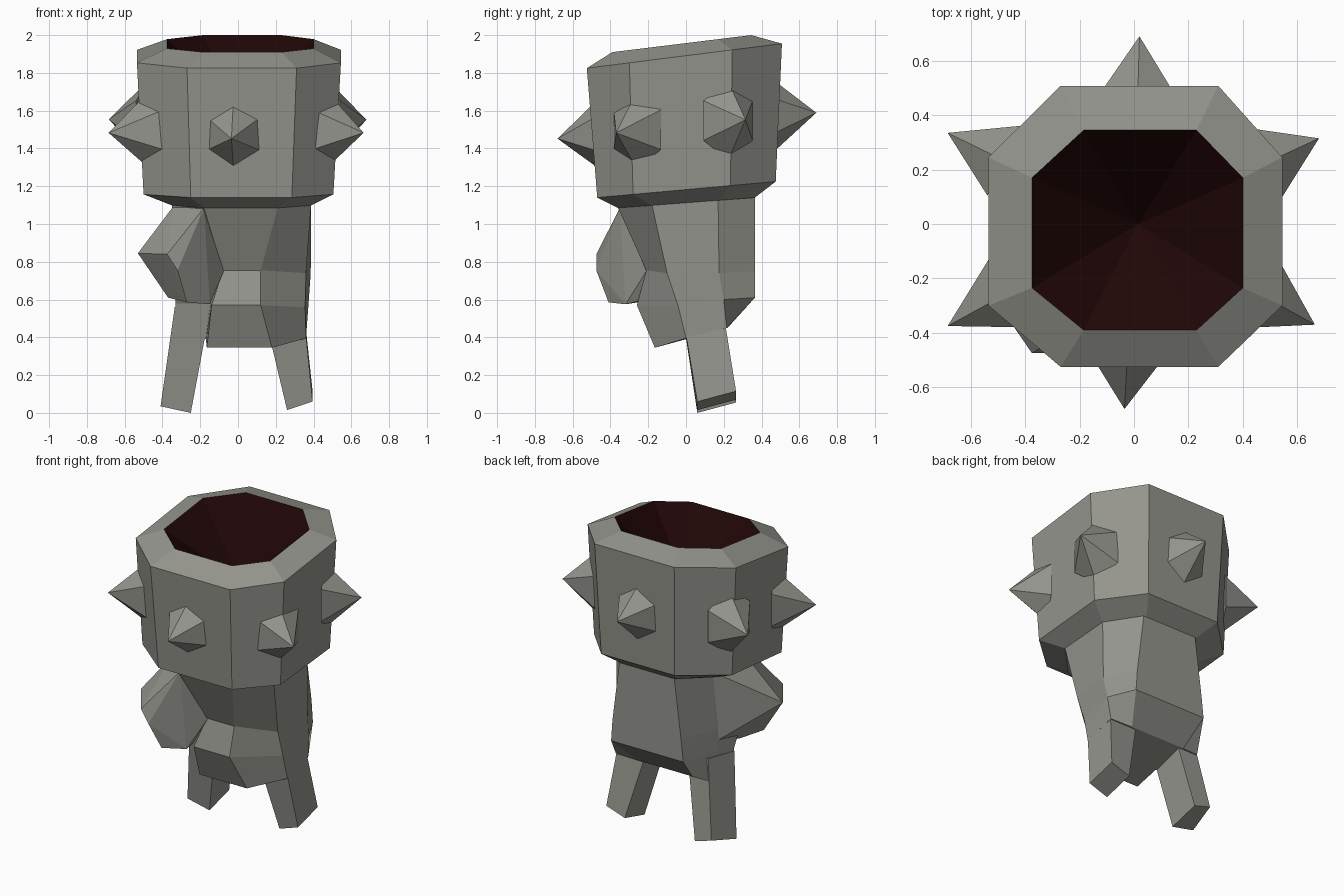
import bpy, bmesh, math
from mathutils import Vector

if "Cube" in bpy.data.objects:
    bpy.data.objects.remove(bpy.data.objects["Cube"])


def material(name, rgb):
    m = bpy.data.materials.new(name)
    m.diffuse_color = (*rgb, 1)
    m.use_nodes = True
    m.node_tree.nodes["Principled BSDF"].inputs["Base Color"].default_value = m.diffuse_color
    return m


STONE = material("grey stone", (0.298, 0.298, 0.268))
RED = material("dark red", (0.0145, 0.0018, 0.002))


def finish(bm, name, mats=(STONE,)):
    bmesh.ops.recalc_face_normals(bm, faces=bm.faces)
    me = bpy.data.meshes.new(name)
    bm.to_mesh(me)
    bm.free()
    for m in mats:
        me.materials.append(m)
    ob = bpy.data.objects.new(name, me)
    bpy.context.collection.objects.link(ob)
    return ob


def loft(name, rings, tip=None, mats=(STONE,)):
    """Skin a stack of rings; cap both ends, or close the last ring on a tip
    whose faces take the last material."""
    bm = bmesh.new()
    vs = [[bm.verts.new(p) for p in r] for r in rings]
    n = len(rings[0])
    for a, b in zip(vs, vs[1:]):
        for i in range(n):
            j = (i + 1) % n
            bm.faces.new((a[i], a[j], b[j], b[i]))
    bm.faces.new(vs[0][::-1])
    if tip is None:
        bm.faces.new(vs[-1])
    else:
        t = bm.verts.new(tip)
        for i in range(n):
            f = bm.faces.new((vs[-1][i], vs[-1][(i + 1) % n], t))
            f.material_index = len(mats) - 1
    return finish(bm, name, mats)


def octagon(x, fx, y, sy, z):
    """Chamfered square: side x, front edge x, front/back y, side-edge y, front/back z."""
    pts = [(fx[0], y[0]), (fx[1], y[0]), (x[1], sy[0]), (x[1], sy[1]),
           (fx[1], y[1]), (fx[0], y[1]), (x[0], sy[1]), (x[0], sy[0])]
    k = (z[1] - z[0]) / (y[1] - y[0])
    return [(px, py, z[0] + k * (py - y[0])) for px, py in pts]


# Head: tilted eight-sided barrel with a sloping rim and a red funnel inside
loft("head", [
    octagon((-.35, .387), (-.18, .21), (-.36, .365), (-.18, .17), (1.085, 1.14)),
    octagon((-.50, .505), (-.25, .285), (-.47, .475), (-.28, .235), (1.14, 1.225)),
    octagon((-.535, .545), (-.27, .31), (-.525, .508), (-.30, .245), (1.825, 1.955)),
    octagon((-.375, .40), (-.185, .23), (-.39, .345), (-.235, .17), (1.91, 2.0)),
], tip=(.015, 0, 1.6), mats=(STONE, RED))

# Spikes: six hexagonal cones around the head (tip x, tip y, base radius, half height)
for i, (tx, ty, r, h) in enumerate([
        (-.035, -.68, .475, .175), (.665, -.37, .53, .21), (.68, .315, .53, .21),
        (.02, .69, .47, .185), (-.685, .335, .53, .21), (-.685, -.375, .53, .21)]):
    out = Vector((tx, ty, 0)).normalized()
    side = Vector((-out.y, out.x, 0))
    c = out * r
    c.z = 1.525 + .1 * c.y
    ring = [c + Vector((0, 0, h * math.cos(a))) + .165 * math.sin(a) * side
            for a in (k * math.pi / 3 for k in range(6))]
    loft(f"head_spike_{i + 1}", [ring], tip=(tx, ty, 1.52 + .1 * ty))

# Torso with belly bulge and hips
loft("torso", [
    [(-.165, -.165, .345), (.18, -.165, .345), (.36, 0, .395), (.36, .215, .45), (.2, .22, .45),
     (-.2, .22, .45), (-.31, .215, .45), (-.335, 0, .395), (-.17, 0, .39)],
    [(-.14, -.26, .57), (.12, -.26, .57), (.355, -.04, .56), (.375, .2, .6), (.29, .365, .61),
     (-.235, .365, .61), (-.3, .1, .6), (-.33, -.03, .58), (-.145, -.03, .58)],
    [(-.08, -.21, .755), (.12, -.21, .755), (.36, -.1, .74), (.385, .175, .74), (.28, .365, .75),
     (-.22, .365, .75), (-.29, .1, .74), (-.34, -.1, .74), (-.2, -.12, .74)],
    [(-.18, -.36, 1.085), (.21, -.36, 1.085), (.387, -.18, 1.1), (.387, .17, 1.125),
     (.23, .365, 1.14), (-.17, .365, 1.14), (-.26, .1, 1.12), (-.35, -.18, 1.1),
     (-.27, -.26, 1.09)],
])

# Folded arm on one side only: a faceted lump
bm = bmesh.new()
for p in [(-.26, .1, 1.11), (-.18, -.35, 1.085), (-.345, -.18, 1.09), (-.53, -.25, .845),
          (-.375, -.475, .84), (-.32, -.475, .755), (-.075, -.21, .75), (-.37, -.28, .61),
          (-.27, -.41, .585), (-.15, -.32, .575), (-.145, -.26, .59), (-.32, -.1, .61),
          (-.29, .1, .66)]:
    bm.verts.new(p)
bmesh.ops.convex_hull(bm, input=bm.verts)
bmesh.ops.delete(bm, geom=[v for v in bm.verts if not v.link_faces], context='VERTS')
finish(bm, "folded_arm")


# Legs: splayed four-sided posts with slanted soles
def leg(name, s, top_x, foot_x, foot_z, taper):
    sole = [(s * foot_x[0], .06, foot_z[0]), (s * foot_x[1], .06, foot_z[1]),
            (s * (foot_x[1] - taper), .265, foot_z[1] + .055), (s * foot_x[0], .265, foot_z[0] + .055)]
    top = [(s * top_x[0], -.025, .56), (s * top_x[1], -.025, .56),
           (s * (top_x[1] - taper), .19, .58), (s * top_x[0], .19, .58)]
    loft(name, [sole, top])


leg("right_leg", 1, (.13, .345), (.26, .395), (.015, .06), 0)
leg("left_leg", -1, (.145, .335), (.25, .41), (0, .035), .04)
